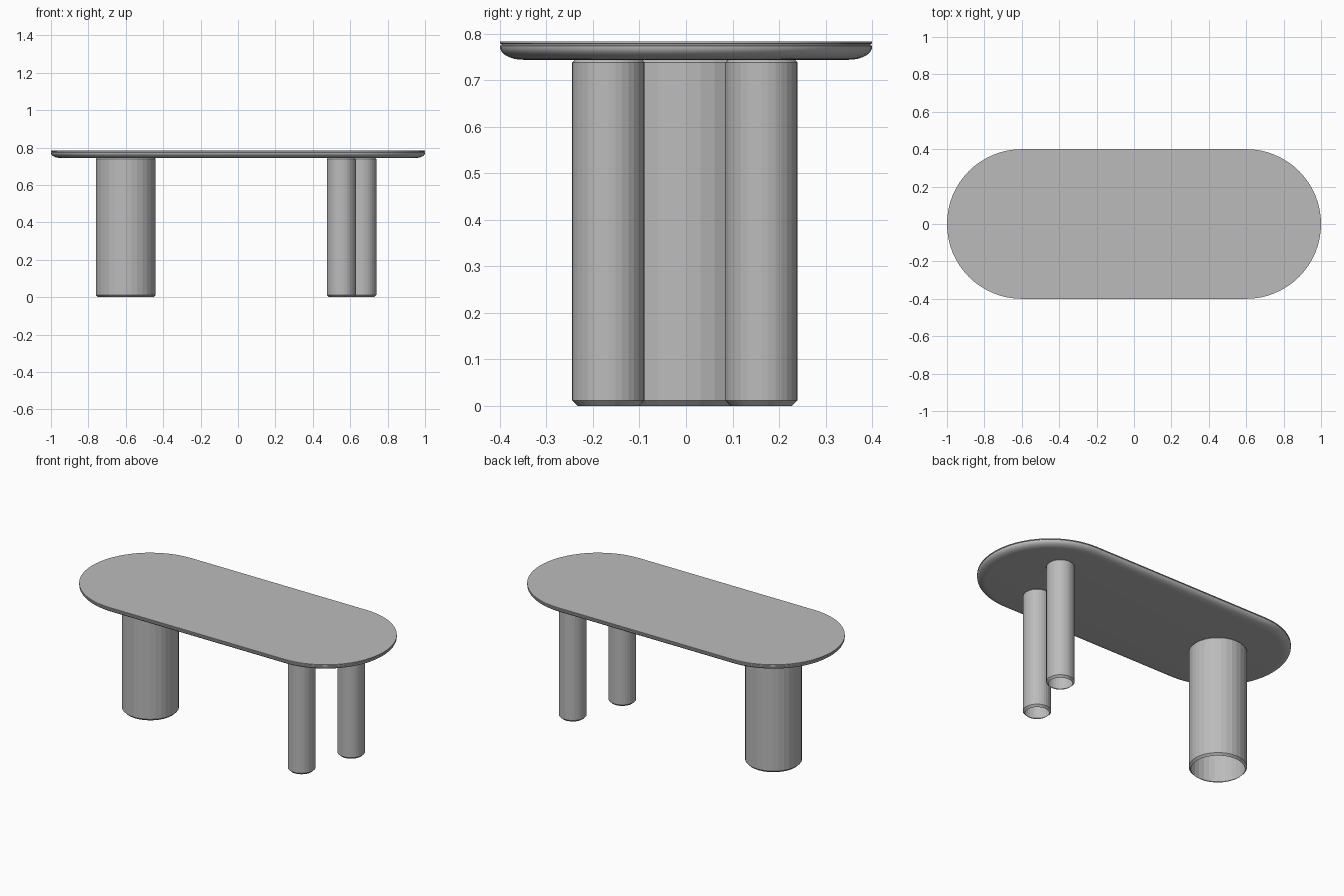
import bpy, bmesh, math

if "Cube" in bpy.data.objects:
    bpy.data.objects.remove(bpy.data.objects["Cube"], do_unlink=True)

grey = bpy.data.materials.new("plain grey")
grey.use_nodes = True
colour = (0.5, 0.5, 0.5, 1)
grey.diffuse_color = colour
grey.node_tree.nodes["Principled BSDF"].inputs["Base Color"].default_value = colour


def loft(name, profile, sides, stretch=0.0, centre=(0, 0), capped=False, angle=30):
    """Sweep a (radius, height) profile round a circle, pulled out along x by stretch."""
    bm = bmesh.new()
    half = sides // 2
    rings = []
    for r, z in profile:
        ring = []
        for side in (1, -1):
            count = half + 1 if stretch else half
            for i in range(count):
                a = math.pi * i / half - math.pi / 2
                x, y = side * (r * math.cos(a) + stretch), side * r * math.sin(a)
                ring.append(bm.verts.new((x + centre[0], y + centre[1], z)))
        rings.append(ring)
    for low, high in zip(rings, rings[1:]):
        for i in range(len(low)):
            j = (i + 1) % len(low)
            bm.faces.new((low[i], low[j], high[j], high[i]))
    if capped:
        bm.faces.new(rings[0][::-1])
        bm.faces.new(rings[-1])
    mesh = bpy.data.meshes.new(name)
    bm.to_mesh(mesh)
    bm.free()
    mesh.materials.append(grey)
    obj = bpy.data.objects.new(name, mesh)
    bpy.context.collection.objects.link(obj)
    bpy.ops.object.select_all(action="DESELECT")
    obj.select_set(True)
    bpy.context.view_layer.objects.active = obj
    bpy.ops.object.shade_smooth_by_angle(angle=math.radians(angle))
    return obj


# Tabletop: rounded underside, fine shadow groove, thin upper slab
bottom, rim, top = 0.744, 0.772, 0.783
underside = [(0.35 + 0.05 * math.sin(a), rim - (rim - bottom) * math.cos(a))
             for a in (math.pi / 2 * i / 8 for i in range(9))]
edge = [(0.4, 0.774), (0.397, 0.775), (0.397, 0.778), (0.4, 0.779), (0.4, top)]
loft("tabletop", underside + edge, 64, stretch=0.6, capped=True)


# Legs: open tubes with chamfered ends
def leg(name, x, y, r):
    c = 0.012
    profile = [(r - c, 0), (r, c), (r, 0.738), (r - 0.006, bottom)]
    loft(name, profile, 32, centre=(x, y), angle=5)


leg("wide_leg", -0.6, 0, 0.16)
leg("front_slim_leg", 0.553, -0.167, 0.078)
leg("back_slim_leg", 0.662, 0.162, 0.078)
